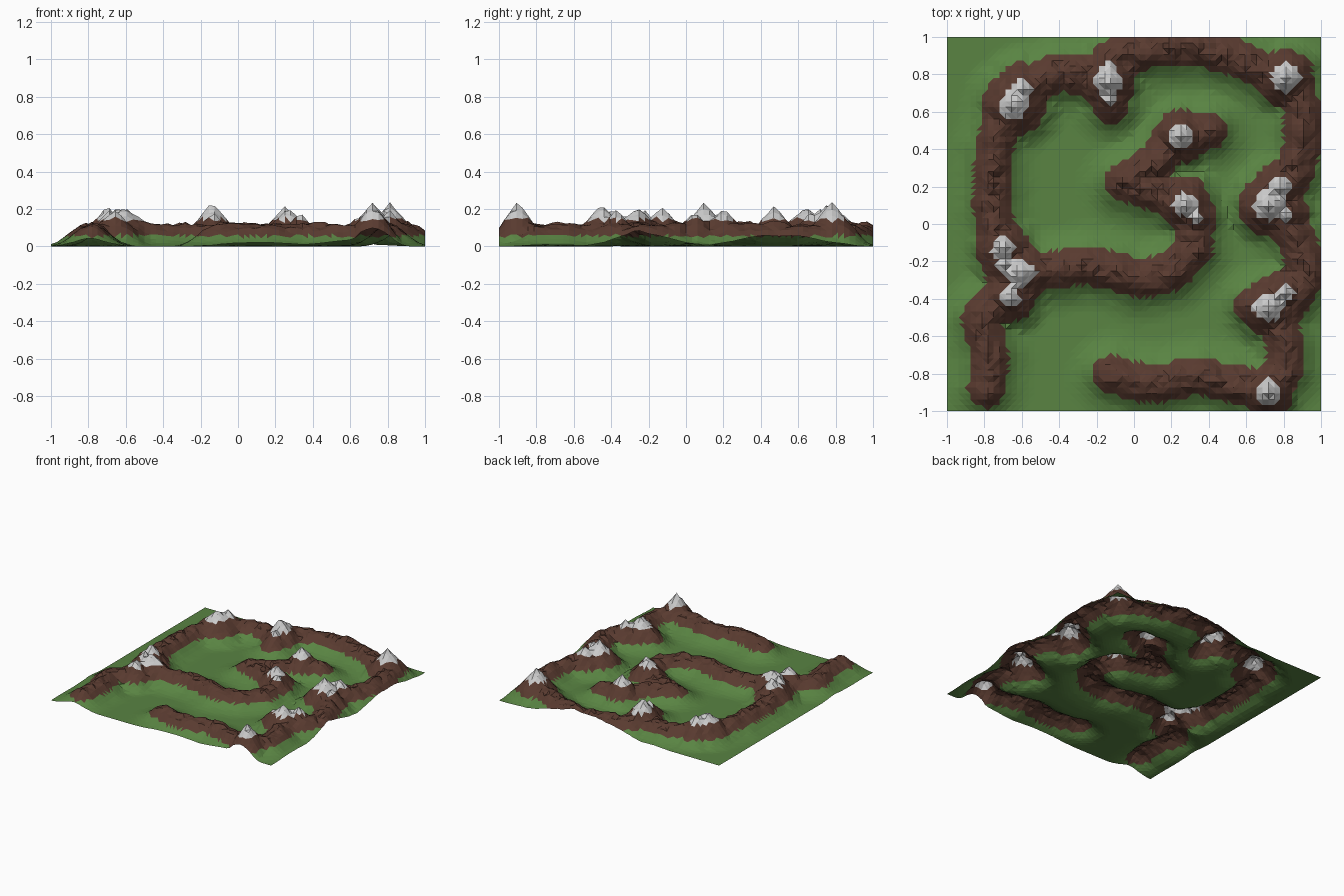
import bpy, bmesh
from mathutils import Vector, noise

if "Cube" in bpy.data.objects:
    bpy.data.objects.remove(bpy.data.objects["Cube"])

N = 64  # grid cells per side

# Ridge crest lines seen from above
RIDGES = [
    # outer wall
    [(-.79, -.88), (-.77, -.7), (-.82, -.5), (-.7, -.38), (-.66, -.25), (-.73, -.08),
     (-.76, .1), (-.75, .4), (-.69, .6), (-.57, .74), (-.4, .81), (-.22, .79), (-.08, .9),
     (.1, .94), (.35, .95), (.55, .89), (.72, .8), (.84, .77), (.9, .6), (.9, .4),
     (.86, .27), (.77, .15), (.76, .05), (.87, -.08), (.93, -.25), (.86, -.38),
     (.77, -.5), (.81, -.65), (.81, -.78), (.7, -.88), (.55, -.86), (.35, -.81),
     (.15, -.85), (0, -.84), (-.12, -.8)],
    # inner wall
    [(-.66, -.25), (-.45, -.25), (-.25, -.22), (-.1, -.25), (.03, -.3), (.2, -.26),
     (.32, -.13), (.33, .0), (.27, .1), (.15, .16), (-.06, .22), (.1, .32),
     (.22, .46), (.3, .49), (.4, .5)],
    # spurs
    [(-.13, .88), (-.12, .64)],
    [(.86, -.38), (.66, -.43)],
    [(.76, .12), (.72, .1)],
]

# Snowy summits: x, y, height, steepness
PEAKS = [
    (-.64, .64, .22, .95), (-.6, .72, .2, 1.0),
    (-.14, .76, .235, 1.2), (-.13, .67, .185, 1.2), (-.14, .84, .18, 1.2),
    (.25, .47, .215, 1.1), (.27, .11, .215, 1.1), (.33, .03, .18, 1.1),
    (.81, .78, .24, 1.2), (.72, .1, .235, 1.1), (.78, .2, .205, 1.1), (.82, .05, .185, 1.1),
    (.72, -.45, .225, 1.1), (.81, -.37, .195, 1.1), (.64, -.44, .17, 1.1),
    (.72, -.9, .24, 1.4),
    (-.7, -.13, .215, 1.1), (-.69, -.22, .19, 1.1), (-.61, -.26, .215, 1.0),
    (-.66, -.39, .205, 1.1), (-.53, -.26, .17, 1.1),
]

# Ridge cross-section: distance from crest, height
PROFILE = [(0, .118), (.05, .104), (.1, .057), (.15, .021), (.2, .005), (.24, 0), (9, 0)]


def ridge_height(d):
    for (a, za), (b, zb) in zip(PROFILE, PROFILE[1:]):
        if d <= b:
            return za + (zb - za) * (d - a) / (b - a)
    return 0


def segment_distance(p, a, b):
    ab = b - a
    t = max(0, min(1, (p - a).dot(ab) / ab.length_squared))
    return (p - a - ab * t).length


SEGMENTS = [(Vector(a), Vector(b)) for r in RIDGES for a, b in zip(r, r[1:])]


def height(x, y):
    p = Vector((x, y))
    rough = noise.noise(Vector((x * 9, y * 9, 3)))
    fine = noise.noise(Vector((x * 21.3, y * 21.3, 7.4)))
    d = min(segment_distance(p, a, b) for a, b in SEGMENTS)
    z = ridge_height(max(0, d + .012 * fine))
    z *= 1 + .12 * rough + .24 * fine
    # summits: straight cone that flares out into the valley floor
    for px, py, h, k in PEAKS:
        r = (p - Vector((px, py))).length
        cone = h - k * r + .014 * fine
        if cone < .06:
            t = max(0, cone + .06) / .12
            cone = .06 * t * t
        z = max(z, cone)
    return max(0, z)


def material(name, color):
    m = bpy.data.materials.new(name)
    m.diffuse_color = (*color, 1)
    m.use_nodes = True
    m.node_tree.nodes["Principled BSDF"].inputs["Base Color"].default_value = m.diffuse_color
    return m


# Terrain sheet
bm = bmesh.new()
bmesh.ops.create_grid(bm, x_segments=N, y_segments=N, size=1)
for v in bm.verts:
    v.co.z = height(v.co.x, v.co.y)
bmesh.ops.triangulate(bm, faces=bm.faces[:])

# Grass, rock and snow by altitude
for f in bm.faces:
    z = f.calc_center_median().z
    f.material_index = 0 if z < .056 else 1 if z < .143 else 2
    f.smooth = False

mesh = bpy.data.meshes.new("mountain_terrain")
bm.to_mesh(mesh)
bm.free()
for m in (material("grass", (.10, .23, .055)),
          material("rock", (.10, .043, .029)),
          material("snow", (.55, .55, .55))):
    mesh.materials.append(m)
terrain = bpy.data.objects.new("mountain_terrain", mesh)
bpy.context.collection.objects.link(terrain)
